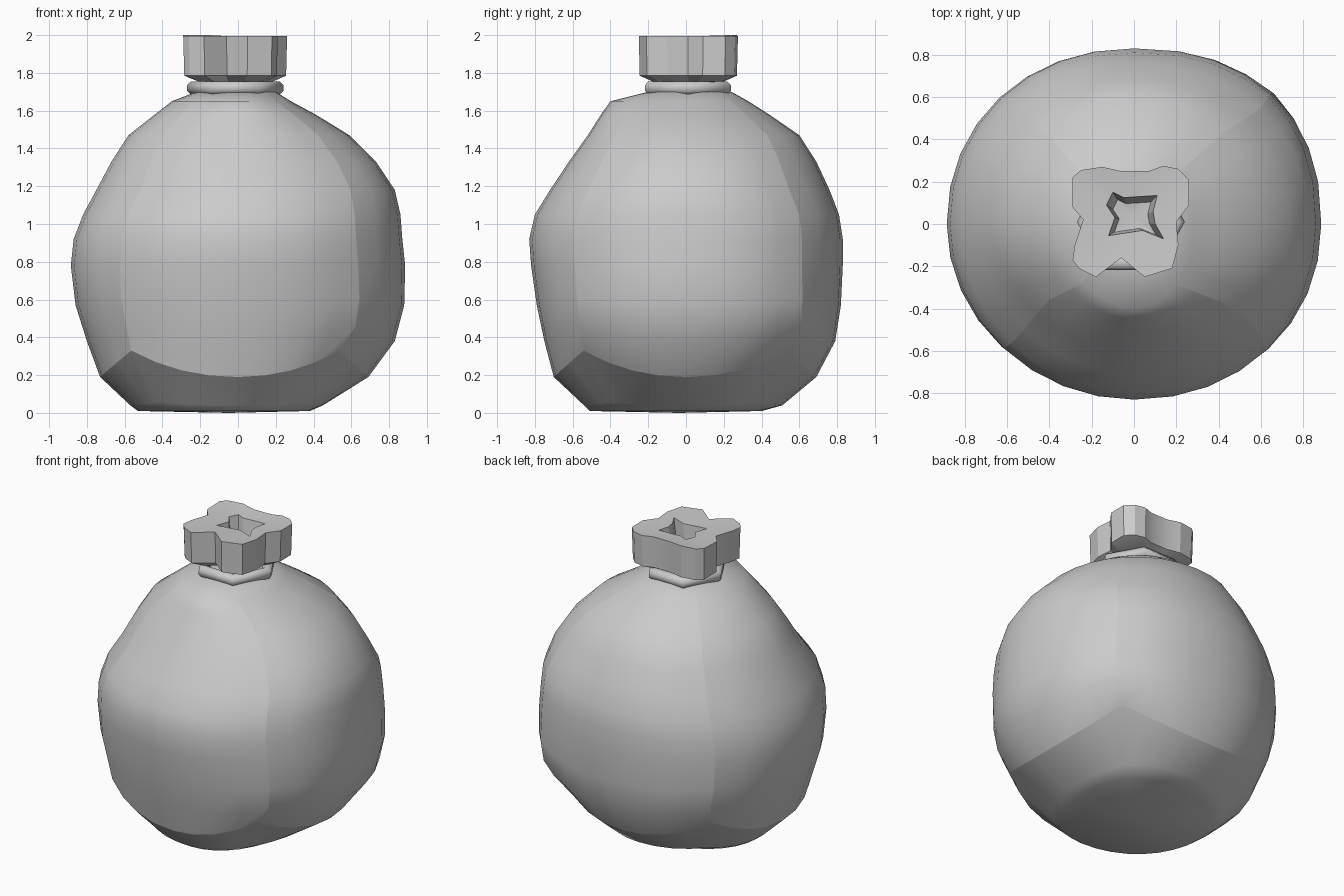
import bpy, bmesh, math

if "Cube" in bpy.data.objects:
    bpy.data.objects.remove(bpy.data.objects["Cube"])


def finish(name, bm, angle):
    bmesh.ops.recalc_face_normals(bm, faces=bm.faces[:])
    me = bpy.data.meshes.new(name)
    bm.to_mesh(me)
    bm.free()
    ob = bpy.data.objects.new(name, me)
    bpy.context.collection.objects.link(ob)
    bpy.ops.object.select_all(action='DESELECT')
    ob.select_set(True)
    bpy.context.view_layer.objects.active = ob
    bpy.ops.object.shade_smooth_by_angle(angle=math.radians(angle))
    return ob


def add_loop(bm, pts, z):
    return [bm.verts.new((x, y, z)) for x, y in pts]


def bridge(bm, a, b):
    n = len(a)
    for i in range(n):
        j = (i + 1) % n
        bm.faces.new((a[i], a[j], b[j], b[i]))


def cap_fan(bm, loop, z):
    n = len(loop)
    c = bm.verts.new((sum(v.co.x for v in loop) / n, sum(v.co.y for v in loop) / n, z))
    for i in range(n):
        bm.faces.new((loop[i], loop[(i + 1) % n], c))


# Body: lopsided sack lofted from levels (z, left, right, front, back, corner lift)
LEVELS = [
    (0.01, 0.53, 0.38, 0.51, 0.40, 0.0),
    (0.04, 0.57, 0.45, 0.54, 0.51, 0.02),
    (0.19, 0.73, 0.69, 0.70, 0.69, 0.14),
    (0.38, 0.80, 0.83, 0.75, 0.79, 0.08),
    (0.57, 0.86, 0.88, 0.79, 0.82, 0.03),
    (0.78, 0.885, 0.885, 0.82, 0.83, 0.0),
    (0.92, 0.87, 0.87, 0.83, 0.83, 0.0),
    (1.05, 0.82, 0.86, 0.80, 0.81, 0.0),
    (1.18, 0.75, 0.83, 0.72, 0.76, 0.0),
    (1.33, 0.67, 0.73, 0.62, 0.69, 0.0),
    (1.47, 0.58, 0.59, 0.52, 0.60, 0.0),
    (1.58, 0.44, 0.41, 0.45, 0.44, 0.0),
    (1.65, 0.35, 0.28, 0.40, 0.33, 0.0),
    (1.70, 0.22, 0.20, 0.20, 0.24, 0.0),
]
SIDES = 32


def body_loop(bm, z, left, right, front, back, lift):
    loop = []
    for i in range(SIDES):
        t = 2 * math.pi * i / SIDES
        c, s = math.cos(t), math.sin(t)
        # fuller at the back right, flatter at the upper front left
        n = 2.1
        if c > 0 and s > 0 and 0.3 < z < 1.1:
            n = 2.3
        elif c < 0 and s < 0 and z > 0.3:
            n = 1.85 if z > 1.1 else 2.0
        d = 1 - abs(1 - (t / (math.pi / 4)) % 2)   # 0 on the axes, 1 at the corners
        up = lift * d * d
        f = 1 + 0.55 * up
        x = f * math.copysign(abs(c) ** (2 / n), c) * (right if c > 0 else left)
        y = f * math.copysign(abs(s) ** (2 / n), s) * (back if s > 0 else front)
        loop.append(bm.verts.new((x, y, z + up)))
    return loop


bm = bmesh.new()
loops = [body_loop(bm, *lv) for lv in LEVELS]
for a, b in zip(loops, loops[1:]):
    bridge(bm, a, b)
cap_fan(bm, loops[0], 0.0)
cap_fan(bm, loops[-1], 1.71)
# creases where the four side panels meet each other and the base
for i in range(SIDES):
    bm.edges.get((loops[2][i], loops[2][(i + 1) % SIDES])).smooth = False
for i in range(SIDES // 8, SIDES, SIDES // 4):
    for a, b in zip(loops[2:-1], loops[3:]):
        bm.edges.get((a[i], b[i])).smooth = False
finish("sack_body", bm, 75)

# Tie: six-sided rounded ring around the neck
bm = bmesh.new()
rings = []
for k in range(6):
    t = 2 * math.pi * k / 6
    ring = []
    for m in range(8):
        u = 2 * math.pi * (m + 0.5) / 8
        r = 0.22 + 0.038 * math.cos(u)
        ring.append(bm.verts.new((-0.015 + r * math.cos(t), 0.01 + 1.03 * r * math.sin(t),
                                  1.72 + 0.038 * math.sin(u))))
    rings.append(ring)
for k in range(6):
    bridge(bm, rings[k], rings[(k + 1) % 6])
finish("neck_tie", bm, 50)

# Gathered top: four-lobed collar with a star-shaped hollow
OUTER = [(-0.29, 0.22), (-0.25, 0.255), (-0.15, 0.27), (-0.06, 0.25), (0.07, 0.25),
         (0.14, 0.275), (0.21, 0.26), (0.26, 0.21), (0.26, 0.09), (0.20, 0.01),
         (0.21, -0.10), (0.18, -0.21), (0.05, -0.25), (-0.06, -0.16), (-0.18, -0.25),
         (-0.26, -0.21), (-0.29, -0.17), (-0.28, -0.10), (-0.24, 0.02), (-0.29, 0.08)]
INNER = [(-0.10, 0.15), (-0.05, 0.125), (0.11, 0.135), (0.09, 0.06), (0.10, 0.0),
         (0.14, -0.07), (0.04, -0.03), (-0.12, -0.055), (-0.09, 0.03), (-0.13, 0.09)]


def scaled(pts, f, cx=-0.01, cy=0.01):
    return [(cx + (x - cx) * f, cy + (y - cy) * f) for x, y in pts]


bm = bmesh.new()
under = add_loop(bm, scaled(OUTER, 0.72), 1.755)
low = add_loop(bm, scaled(OUTER, 0.98), 1.785)
rim = add_loop(bm, OUTER, 1.995)
lip = add_loop(bm, INNER, 1.985)
floor = add_loop(bm, scaled(INNER, 0.75), 1.81)
for a, b in ((under, low), (low, rim), (lip, floor)):
    bridge(bm, a, b)
cap_fan(bm, under, 1.74)
cap_fan(bm, floor, 1.80)
edges = []
for loop in (rim, lip):
    for i in range(len(loop)):
        edges.append(bm.edges.get((loop[i], loop[(i + 1) % len(loop)])))
bmesh.ops.triangle_fill(bm, edges=edges, use_beauty=True, normal=(0, 0, 1))
for v in rim[:3]:
    v.co.z = 2.0
finish("gathered_top", bm, 20)
